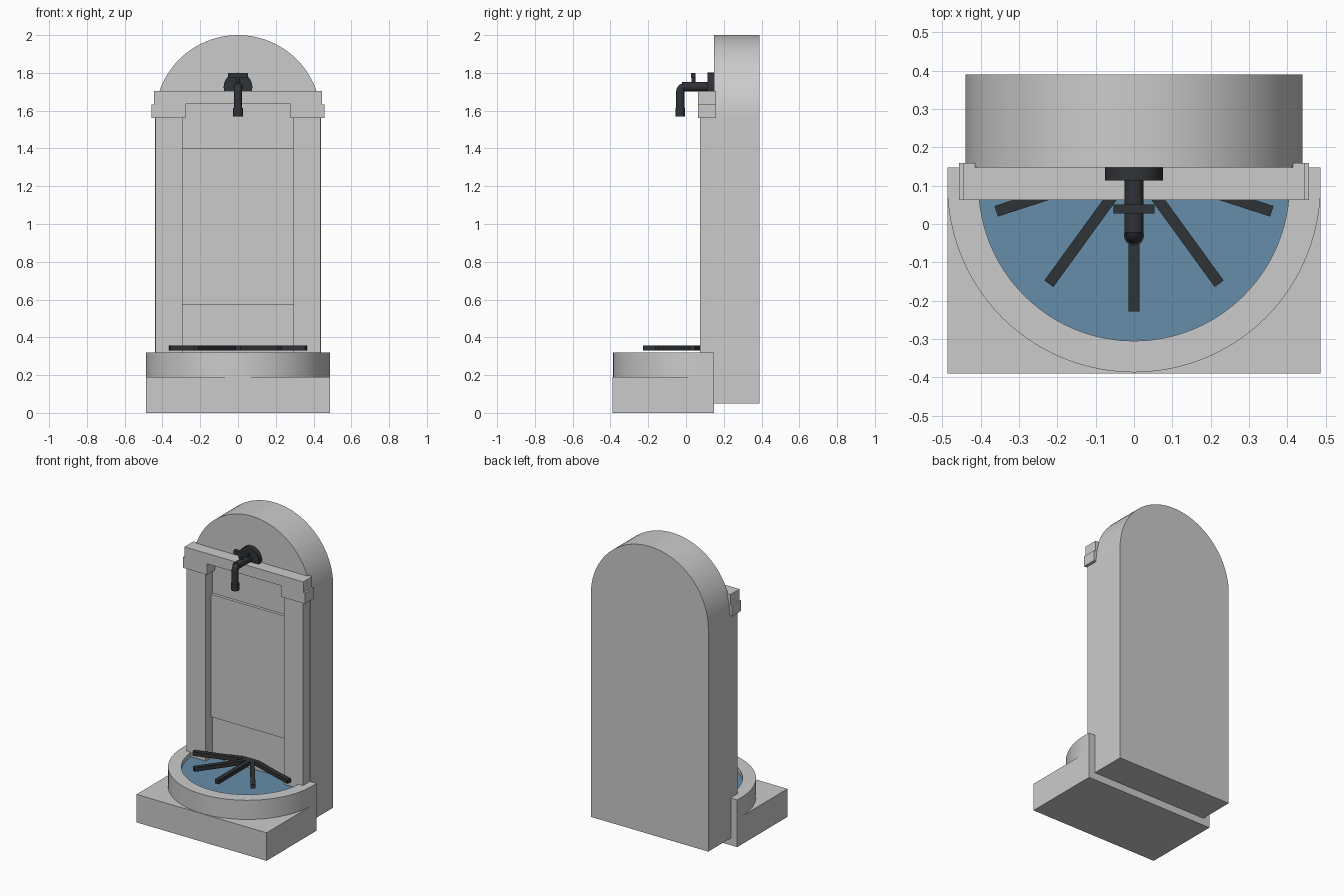
import bpy, bmesh
from math import sin, cos, pi, radians
from mathutils import Vector, Matrix

if "Cube" in bpy.data.objects:
    bpy.data.objects.remove(bpy.data.objects["Cube"])


def material(name, rgb):
    m = bpy.data.materials.new(name)
    m.diffuse_color = (*rgb, 1)
    m.use_nodes = True
    m.node_tree.nodes["Principled BSDF"].inputs["Base Color"].default_value = m.diffuse_color
    return m


METAL = material("dark_metal", (0.03, 0.033, 0.037))
WATER = material("water_blue", (0.13, 0.27, 0.40))


def finish(name, bm, mat=None, smooth=False):
    bmesh.ops.recalc_face_normals(bm, faces=bm.faces)
    me = bpy.data.meshes.new(name)
    bm.to_mesh(me)
    bm.free()
    ob = bpy.data.objects.new(name, me)
    bpy.context.collection.objects.link(ob)
    if mat:
        me.materials.append(mat)
    if smooth:
        bpy.ops.object.select_all(action='DESELECT')
        ob.select_set(True)
        bpy.context.view_layer.objects.active = ob
        bpy.ops.object.shade_smooth_by_angle(angle=radians(35))
    return ob


def extrude(name, points, offset, mat=None, smooth=False):
    bm = bmesh.new()
    face = bm.faces.new([bm.verts.new(p) for p in points])
    ext = bmesh.ops.extrude_face_region(bm, geom=[face], use_keep_orig=True)
    bmesh.ops.translate(bm, vec=offset,
                        verts=[v for v in ext['geom'] if isinstance(v, bmesh.types.BMVert)])
    return finish(name, bm, mat, smooth)


def box(name, x0, x1, y0, y1, z0, z1, mat=None):
    return extrude(name, [(x0, y0, z0), (x1, y0, z0), (x1, y1, z0), (x0, y1, z0)],
                   (0, 0, z1 - z0), mat)


def cylinder(name, a, b, r, mat=METAL, seg=32):
    a, b = Vector(a), Vector(b)
    bm = bmesh.new()
    rot = (b - a).to_track_quat('Z', 'Y').to_matrix().to_4x4()
    bmesh.ops.create_cone(bm, cap_ends=True, segments=seg, radius1=r, radius2=r,
                          depth=(b - a).length, matrix=Matrix.Translation((a + b) / 2) @ rot)
    return finish(name, bm, mat, True)


def half_round(r, z, back=0.147, cy=0.10, n=48):
    arc = [(r * cos(pi + pi * i / n), cy + r * sin(pi + pi * i / n), z) for i in range(n + 1)]
    return [(-r, back, z)] + arc + [(r, back, z)]


# arched back slab
arch = [(0.44 * cos(pi * i / 48), 0.147, 1.56 + 0.44 * sin(pi * i / 48)) for i in range(49)]
extrude("back_slab", [(-0.44, 0.147, 0.05), (0.44, 0.147, 0.05)] + arch, (0, 0.243, 0), smooth=True)

# plinth, basin rim and water
box("plinth", -0.487, 0.487, -0.39, 0.147, 0, 0.19)
outer, inner = half_round(0.487, 0.19), half_round(0.405, 0.19)
extrude("basin_rim", outer + inner[::-1], (0, 0, 0.13), smooth=True)
extrude("water", half_round(0.405, 0.19), (0, 0, 0.10), WATER)

# pilasters and raised middle panel
for side, x0, x1 in (("left", -0.437, -0.293), ("right", 0.293, 0.437)):
    box("pilaster_" + side, x0, x1, 0.073, 0.147, 0.19, 1.57)
box("middle_panel", -0.293, 0.293, 0.127, 0.147, 0.57, 1.40)

# lintel with stepped, dropped ends
half = [(0.277, 1.635), (0.277, 1.56), (0.457, 1.56), (0.457, 1.632), (0.445, 1.632), (0.445, 1.705)]
lintel = half + [(-x, z) for x, z in reversed(half)]
extrude("lintel", [(x, 0.063, z) for x, z in lintel], (0, 0.096, 0))

# fan of grate bars over the basin
for i, deg in enumerate((198, 234, 270, 306, 342)):
    bar = box(f"grate_bar_{i + 1}", 0, 0.378, -0.0145, 0.0145, 0.33, 0.357, METAL)
    bar.data.transform(Matrix.Translation((0, 0.15, 0)) @ Matrix.Rotation(radians(deg), 4, 'Z'))

# tap: flange, pipe, bent spout, nozzle and handle
cylinder("tap_flange", (0, 0.114, 1.725), (0, 0.15, 1.725), 0.076)
cylinder("tap_pipe", (0, -0.022, 1.727), (0, 0.13, 1.727), 0.025)
curve = bpy.data.curves.new("tap_spout", 'CURVE')
curve.dimensions = '3D'
curve.bevel_depth = 0.022
curve.bevel_resolution = 6
curve.use_fill_caps = True
path = [(0, 1.725)] + [(-0.005 - 0.025 * sin(a), 1.70 + 0.025 * cos(a))
                       for a in [i * pi / 16 for i in range(9)]] + [(-0.03, 1.59)]
spline = curve.splines.new('POLY')
spline.points.add(len(path) - 1)
for p, (y, z) in zip(spline.points, path):
    p.co = (0, y, z, 1)
curve.materials.append(METAL)
bpy.context.collection.objects.link(bpy.data.objects.new("tap_spout", curve))
cylinder("tap_nozzle", (0, -0.03, 1.57), (0, -0.03, 1.615), 0.026)
cylinder("tap_handle_post", (0, 0.039, 1.74), (0, 0.039, 1.785), 0.011)
box("tap_handle", -0.054, 0.054, 0.027, 0.051, 1.775, 1.80, METAL)
